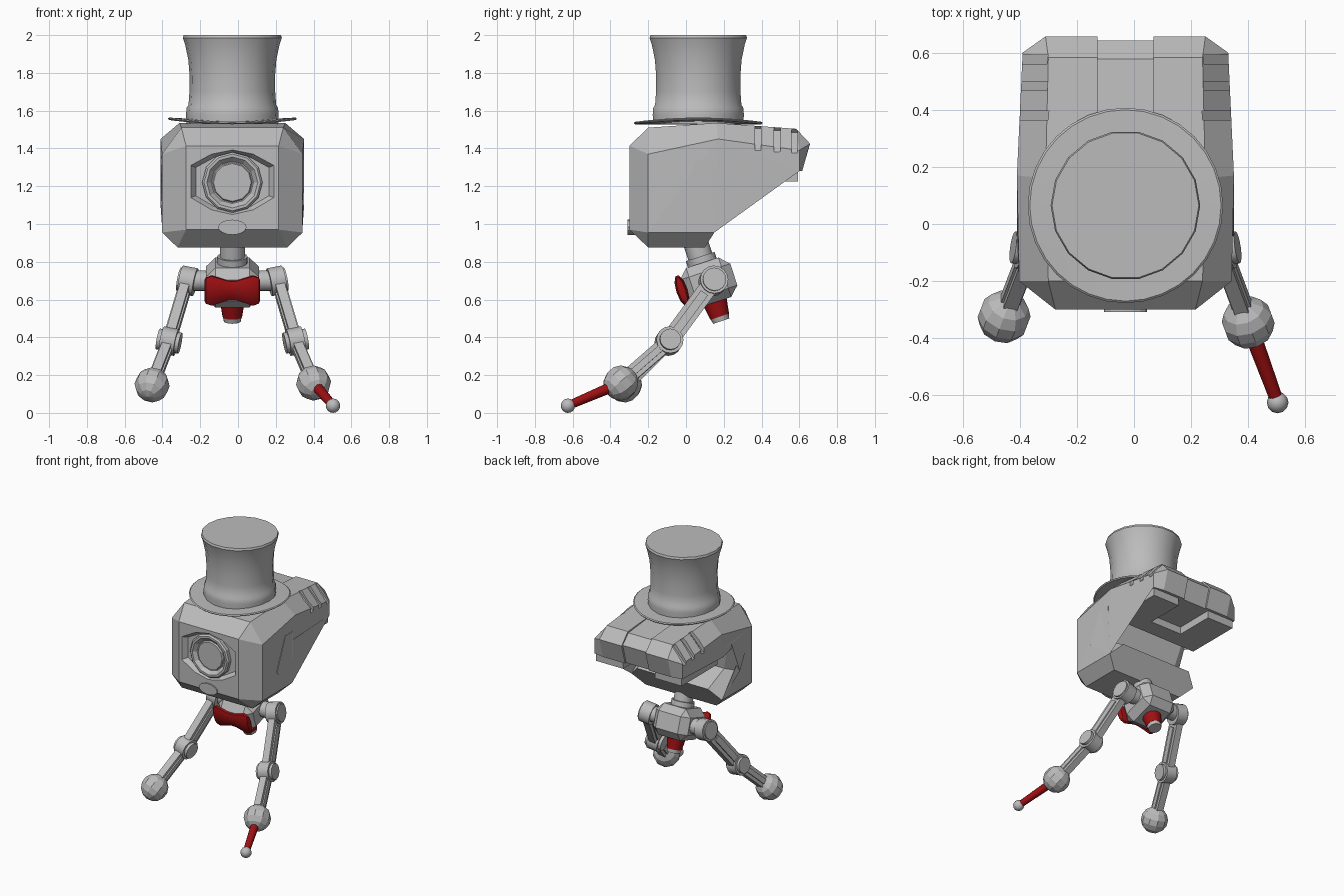
import bpy, bmesh, math
from mathutils import Vector, Matrix

if "Cube" in bpy.data.objects:
    bpy.data.objects.remove(bpy.data.objects["Cube"])

CX = -0.03  # centre line of the robot


def material(name, rgb):
    m = bpy.data.materials.new(name)
    m.diffuse_color = (*rgb, 1)
    m.use_nodes = True
    m.node_tree.nodes["Principled BSDF"].inputs["Base Color"].default_value = m.diffuse_color
    return m


GREY = material("grey metal", (0.5, 0.5, 0.5))
RED = material("red", (0.35, 0.005, 0.006))


def finish(name, bm, mat=GREY, smooth=False):
    bmesh.ops.recalc_face_normals(bm, faces=bm.faces)
    me = bpy.data.meshes.new(name)
    bm.to_mesh(me)
    bm.free()
    ob = bpy.data.objects.new(name, me)
    bpy.context.collection.objects.link(ob)
    me.materials.append(mat)
    if smooth:
        bpy.ops.object.select_all(action='DESELECT')
        ob.select_set(True)
        bpy.context.view_layer.objects.active = ob
        bpy.ops.object.shade_smooth_by_angle(angle=math.radians(35))
    return ob


def loft(name, rings, mat=GREY, smooth=False):
    """Skin closed rings of points, sharing coincident points, and cap both ends."""
    bm, seen = bmesh.new(), {}

    def vert(p):
        key = tuple(round(c, 5) for c in p)
        if key not in seen:
            seen[key] = bm.verts.new(p)
        return seen[key]

    def face(pts):
        vs = list(dict.fromkeys(vert(p) for p in pts))
        if len(vs) > 2:
            bm.faces.new(vs)

    for a, b in zip(rings, rings[1:]):
        for i in range(len(a)):
            j = (i + 1) % len(a)
            face((a[i], a[j], b[j], b[i]))
    face(rings[0])
    face(rings[-1])
    bmesh.ops.triangulate(bm, faces=[f for f in bm.faces if len(f.verts) > 4 and len(rings) == 8])
    return finish(name, bm, mat, smooth)


def lathe(name, profile, n, centre, bend=0.0):
    """Turn a radius/height profile around a vertical axis."""
    turn = [2 * math.pi * i / n for i in range(n)]
    return loft(name, [[(centre[0] + r * math.cos(t), centre[1] + r * math.sin(t),
                         z + bend * (r * math.cos(t)) ** 2) for t in turn]
                       for r, z in profile], smooth=True)


def rod(name, p0, p1, r0, r1=None, n=16, mat=GREY):
    p0, p1 = Vector(p0), Vector(p1)
    d = p1 - p0
    bm = bmesh.new()
    mx = Matrix.Translation((p0 + p1) / 2) @ d.to_track_quat('Z', 'Y').to_matrix().to_4x4()
    bmesh.ops.create_cone(bm, cap_ends=True, segments=n, radius1=r0,
                          radius2=r0 if r1 is None else r1, depth=d.length, matrix=mx)
    return finish(name, bm, mat, True)


def add_box(bm, size, mx):
    return bmesh.ops.create_cube(bm, size=1, matrix=mx @ Matrix.Diagonal((*size, 1)))


def ball(name, p, r, u, v, axis=Vector((0, 0, 1)), smooth=False):
    bm = bmesh.new()
    mx = Matrix.Translation(p) @ axis.to_track_quat('Z', 'Y').to_matrix().to_4x4()
    bmesh.ops.create_uvsphere(bm, u_segments=u, v_segments=v, radius=r, matrix=mx)
    return finish(name, bm, GREY, smooth)


# Head: side profile, (y, z, half width) of the broad middle and of the bevelled side
middle = [(-.2, .876, .29), (-.3, .97, .245), (-.3, 1.414, .245), (-.2, 1.51, .27),
          (.16, 1.535, .28), (.583, 1.504, .27), (.657, 1.425, .28), (.615, 1.28, .28),
          (.145, 1.277, .35), (.14, 1.34, .35), (.055, 1.34, .35), (.024, 1.124, .30),
          (.2, 1.034, .29), (.1, .876, .29)]
side = [(-.2, .955, .372), (-.2, .955, .372), (-.2, 1.37, .372), (-.2, 1.37, .372),
        (.17, 1.45, .38), (.6, 1.39, .36), (.6, 1.39, .36), (.6, 1.28, .36),
        (.145, 1.277, .38), (.14, 1.34, .38), (.055, 1.34, .38), (-.045, 1.1, .38),
        (.15, .955, .37), (.15, .955, .37)]
sunk = {5: (-.006, -.012), 6: (-.014, 0), 7: (-.012, 0)}  # rear centre panel


def head_layers(s):
    out = [(CX + s * b, y, z) for y, z, b in side]
    mid = [(CX + s * a, y, z) for y, z, a in middle]
    edge = [(CX + s * .098, y, z) for y, z, a in middle]
    panel = [(x, y + sunk.get(i, (0, 0))[0], z + sunk.get(i, (0, 0))[1])
             for i, (x, y, z) in enumerate(edge)]
    return [out, mid, edge, panel]


head = loft("head", head_layers(-1) + head_layers(1)[::-1])

# Cutters: six vent slots and the eye socket
bm = bmesh.new()
for s in (-1, 1):
    for y in (.575, .483, .38):
        tilt = Matrix.Rotation(s * math.radians(46), 4, 'Y')
        z = 1.483 - .12 * max(0, y - .17)
        add_box(bm, (.165, .032, .03), Matrix.Translation((CX + s * .325, y, z)) @ tilt)
slots = finish("slot_cutter", bm)
socket_shape = [(-.22, -.08), (-.11, -.145), (0, -.17), (.11, -.145), (.22, -.08),
                (.22, .09), (.11, .15), (0, .172), (-.11, .15), (-.22, .09)]
socket = loft("socket_cutter", [[(CX + k * x, y, 1.22 + k * z) for x, z in socket_shape]
                                for y, k in ((-.35, 1.0), (-.3, 1.0), (-.265, .88))])
for cutter in (slots, socket):
    cutter.hide_render = True
    cutter.hide_viewport = True
    mod = head.modifiers.new("cut", 'BOOLEAN')
    mod.object = cutter
    mod.solver = 'EXACT'

# Eye: open ring around a sunken lens
rings = []
for r, y in ((.16, -.25), (.16, -.29), (.15, -.3), (.135, -.3), (.112, -.275), (.106, -.275), (.1, -.285)):
    rings.append([(CX + r * math.cos(t * math.pi / 6), y, 1.22 + r * math.sin(t * math.pi / 6))
                  for t in range(12)])
loft("eye", rings)

# Oval button under the eye
loft("button", [[(CX + .075 * math.cos(t * math.pi / 8), y, .983 + .04 * math.sin(t * math.pi / 8))
                 for t in range(16)] for y in (-.2, -.309)])

# U-shaped lip under the rear of the head
bm = bmesh.new()
for x, y, w, d in ((-.24, .385, .22, .418), (.24, .385, .22, .418), (0, .24, .3, .128)):
    add_box(bm, (w, d, .07), Matrix.Translation((CX + x, y, 1.259)))
finish("rear_lip", bm)

# Top hat
HAT = (CX, .065)
lathe("hat_brim", [(0, 1.528), (.335, 1.528), (.342, 1.535), (.335, 1.541), (0, 1.546)], 32, HAT, .2)
lathe("hat_crown", [(0, 1.53), (.243, 1.53), (.245, 1.58), (.242, 1.615), (.232, 1.63), (.227, 1.7),
                    (.226, 1.78), (.233, 1.87), (.25, 1.95), (.262, 1.985), (.257, 2.0), (0, 2.0)], 18, HAT)

# Body: tilted bevelled block with neck and tail on its axis
TILT = math.radians(18)
CORE = Vector((CX, .12, .69))
DOWN = Vector((0, math.sin(TILT), -math.cos(TILT)))
bm = bmesh.new()
add_box(bm, (.28, .28, .22), Matrix.Translation(CORE) @ Matrix.Rotation(TILT, 4, 'X'))
bmesh.ops.bevel(bm, geom=bm.edges[:], offset=.05, segments=1, affect='EDGES')
finish("body", bm)
rod("neck", CORE - DOWN * .25, CORE - DOWN * .1, .066)
rod("neck_collar", CORE - DOWN * .145, CORE - DOWN * .1, .08)
rod("tail", CORE + DOWN * .1, CORE + DOWN * .19, .066, .052, mat=RED)
rod("tail_tip", CORE + DOWN * .19, CORE + DOWN * .215, .05, .045)

# Bow tie: oval sections swept sideways
BOW = Matrix.Translation((CX, -.022, .648)) @ Matrix.Rotation(TILT, 4, 'X')
sections = [(.147, .06, .008), (.14, .075, .02), (.11, .086, .03), (.055, .067, .026), (.02, .056, .022)]
sections = [(-x, h, d) for x, h, d in sections] + sections[::-1]
loft("bow_tie", [[BOW @ Vector((x, d * math.cos(t * math.pi / 5), h * math.sin(t * math.pi / 5)))
                  for t in range(10)] for x, h, d in sections], RED, True)


def bar(name, p0, p1, side_axis, w, d):
    v = p1 - p0
    z = v.normalized()
    y = z.cross(side_axis).normalized()
    x = y.cross(z)
    mx = Matrix((x, y, z)).transposed().to_4x4()
    bm = bmesh.new()
    add_box(bm, (w, d, v.length), Matrix.Translation((p0 + p1) / 2) @ mx)
    finish(name, bm)


# Arms
hands = {-1: Vector((-.455, -.325, .148)), 1: Vector((.40, -.345, .158))}
for s, label in ((-1, "left"), (1, "right")):
    shoulder = Vector((CX + s * .24, .145, .70))
    elbow = Vector((CX + s * .335, -.09, .38))
    hand = hands[s]
    d1, d2 = (elbow - shoulder).normalized(), (hand - elbow).normalized()
    X = Vector((s, 0, 0))
    ax = (X - d1 * X.dot(d1)).normalized()
    rod(label + "_shoulder_axle", (CX + s * .1, .145, .70), shoulder, .055)
    rod(label + "_shoulder", shoulder - ax * .045, shoulder + ax * .035, .075)
    rod(label + "_shoulder_cap", shoulder, shoulder + ax * .045, .062)
    bar(label + "_upper_arm", shoulder + d1 * .03, elbow - d1 * .03, ax, .05, .095)
    bar(label + "_upper_rail", shoulder + d1 * .09, elbow, ax, .068, .045)
    rod(label + "_elbow", elbow - ax * .04, elbow + ax * .04, .072)
    rod(label + "_elbow_cap", elbow - ax * .06, elbow + ax * .06, .056)
    bar(label + "_forearm", elbow + d2 * .03, hand, ax, .05, .08)
    bar(label + "_forearm_rail", elbow, hand, ax, .068, .035)
    ball(label + "_hand", hand, .093, 10, 7, d2)

# Stick in the right hand
TIP = Vector((.503, -.625, .038))
rod("stick", hands[1], TIP, .03, .023, 12, RED)
ball("stick_tip", TIP, .038, 12, 8, smooth=True)
